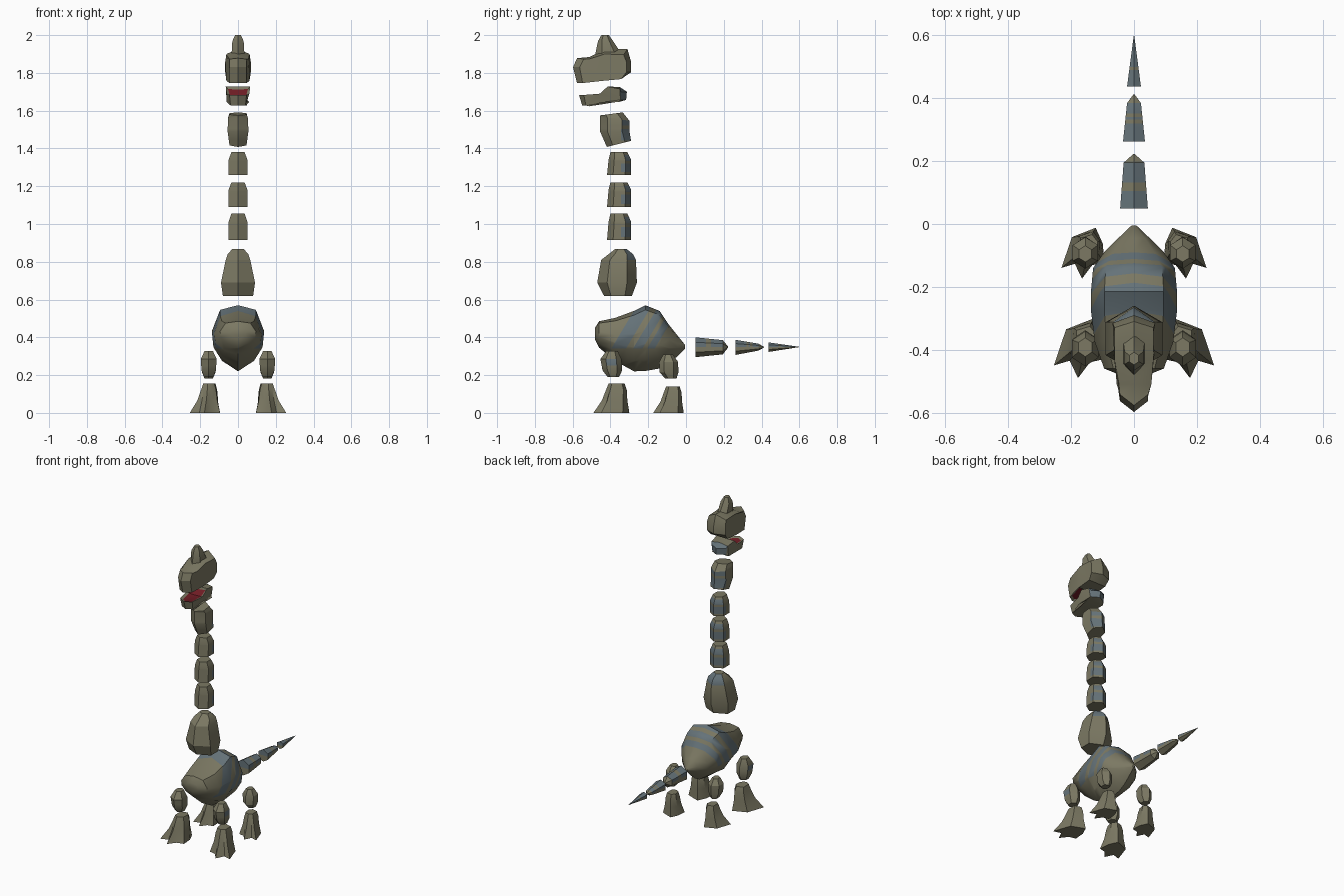
import bpy, bmesh, math
from mathutils import Vector

if "Cube" in bpy.data.objects:
    bpy.data.objects.remove(bpy.data.objects["Cube"], do_unlink=True)


def material(name, rgb):
    m = bpy.data.materials.new(name)
    m.use_nodes = True
    m.diffuse_color = (*rgb, 1)
    bsdf = m.node_tree.nodes["Principled BSDF"]
    bsdf.inputs["Base Color"].default_value = (*rgb, 1)
    bsdf.inputs["Roughness"].default_value = 0.9
    return m


HIDE, STRIPE, MOUTH = 0, 1, 2
MATS = [material("olive_hide", (0.20, 0.19, 0.125)),
        material("slate_stripe", (0.13, 0.17, 0.19)),
        material("mouth_red", (0.16, 0.012, 0.018))]

# Unit cross-sections, listed clockwise from the ridge
HEX = [(0, 1), (1, .5), (1, -.5), (0, -1), (-1, -.5), (-1, .5)]
half = [(.69, .86), (1, .23), (.95, -.2), (.62, -.65)]
BARREL = [(0, 1)] + half + [(0, -1)] + [(-a, b) for a, b in reversed(half)]


def finish(name, bm, cuts=(), rule=None, angle=30):
    """Cut along stripe borders, colour faces by rule, make the object."""
    for point, normal in cuts:
        bmesh.ops.bisect_plane(bm, geom=bm.verts[:] + bm.edges[:] + bm.faces[:],
                               plane_co=point, plane_no=normal)
    bmesh.ops.recalc_face_normals(bm, faces=bm.faces)
    bm.normal_update()
    if rule:
        for f in bm.faces:
            if rule(f.calc_center_median(), f.normal):
                f.material_index = STRIPE
    me = bpy.data.meshes.new(name)
    bm.to_mesh(me)
    bm.free()
    for m in MATS:
        me.materials.append(m)
    me.shade_smooth()
    me.set_sharp_from_angle(angle=math.radians(angle))
    ob = bpy.data.objects.new(name, me)
    bpy.context.collection.objects.link(ob)
    return ob


def skin(bm, rings):
    """Join equal rings of points with quads and close both ends."""
    loops = [[bm.verts.new(p) for p in r] for r in rings]
    n = len(loops[0])
    for a, b in zip(loops, loops[1:]):
        for i in range(n):
            bm.faces.new((a[i], a[(i + 1) % n], b[(i + 1) % n], b[i]))
    bm.faces.new(loops[0])
    bm.faces.new(loops[-1])


def upright(name, rings, x=0, section=HEX, **kw):
    """Rings of (z, centre y, half width, half depth, tilt)."""
    bm = bmesh.new()
    skin(bm, [[(x + w * a, c + d * b, z + (t[0] if t else 0) * b) for a, b in section]
              for z, c, w, d, *t in rings])
    return finish(name, bm, **kw)


def lengthwise(name, rings, section=HEX, **kw):
    """Rings of (y, top, bottom, half width)."""
    bm = bmesh.new()
    skin(bm, [[(w * a, y, (t + b) / 2 + (t - b) / 2 * s) for a, s in section]
              for y, t, b, w in rings])
    return finish(name, bm, **kw)


def slab(name, profile, mouth_sign, **kw):
    """Side profile of (y, z, half width, side y shift, side z shift), ridge at x = 0."""
    bm = bmesh.new()
    layers = [[bm.verts.new((s * w, y + abs(s) * dy, z + abs(s) * dz))
               for y, z, w, dy, dz in profile] for s in (-1, 0, 1)]
    n = len(profile)
    for a, b in zip(layers, layers[1:]):
        for i in range(n):
            bm.faces.new((a[i], a[(i + 1) % n], b[(i + 1) % n], b[i]))
    caps = [bm.faces.new(layers[0]), bm.faces.new(layers[2])]
    bmesh.ops.triangulate(bm, faces=caps)
    bmesh.ops.recalc_face_normals(bm, faces=bm.faces)
    # Sunken red mouth lining
    lining = [f for f in bm.faces if f.normal.z * mouth_sign > .5
              and abs(f.normal.x) < .3 and f.calc_center_median().y < -.41]
    bmesh.ops.inset_region(bm, faces=lining, thickness=.016, depth=-.008)
    for f in lining:
        f.material_index = MOUTH
    return finish(name, bm, **kw)


# Head, crest and lower jaw
slab("head", [(-.598, 1.83, .045, .035, 0), (-.577, 1.878, .045, .035, -.005),
              (-.51, 1.884, .055, 0, -.01), (-.43, 1.925, .062, 0, -.025),
              (-.31, 1.926, .062, -.02, -.03), (-.29, 1.857, .068, -.025, 0),
              (-.29, 1.804, .068, -.025, 0), (-.344, 1.767, .062, 0, 0),
              (-.44, 1.758, .062, 0, 0), (-.577, 1.746, .045, .03, 0)], -1)
upright("head_crest", [(1.90, -.41, .034, .07), (1.968, -.426, .03, .04), (2, -.428, .015, .02)])
slab("lower_jaw", [(-.566, 1.683, .045, .025, 0), (-.455, 1.69, .06, 0, 0),
                   (-.415, 1.728, .065, 0, 0), (-.35, 1.725, .06, 0, -.01),
                   (-.313, 1.70, .05, -.03, 0), (-.317, 1.657, .05, -.03, 0),
                   (-.36, 1.645, .06, 0, 0), (-.445, 1.645, .06, 0, 0),
                   (-.55, 1.628, .04, .02, 0)], 1,
     rule=lambda c, n: n.y > .4 and c.y > -.35 and c.z > 1.67)


# Neck segments with striped backs
def neck(name, rings):
    lo, hi = rings[0][0], rings[-1][0]
    levels = [lo + (hi - lo) * k for k in (.12, .5, .62, .88)]

    def striped(c, n):
        low = levels[0] < c.z < levels[1]
        return (c.y > -.325 and (low or levels[2] < c.z < levels[3])) or (c.y > -.345 and low)
    cuts = [((0, 0, z), (0, 0, 1)) for z in levels] + [((0, -.345, 0), (0, 1, 0))]
    upright(name, rings, cuts=cuts, rule=striped)


neck("neck_upper", [(1.424, -.355, .045, .064, .016), (1.49, -.377, .055, .078),
                    (1.557, -.377, .053, .077, -.01), (1.583, -.395, .045, .06, .008)])
for i, (lo, mid, hi) in enumerate([(1.26, 1.34, 1.38), (1.09, 1.18, 1.22), (.915, 1.01, 1.055)]):
    neck(f"neck_segment_{i + 1}", [(lo, -.354, .05, .064), (mid, -.35, .05, .06),
                                   (hi, -.355, .035, .045)])
upright("neck_base", [(.62, -.36, .08, .074), (.69, -.365, .09, .105), (.81, -.357, .065, .092),
                      (.84, -.345, .055, .065), (.868, -.345, .03, .03)],
        rule=lambda c, n: c.z > .82 and n.y > .3)

# Body with slanted saddle stripes
SLANT = .6
bands = [(-.33, -.252), (-.215, -.165), (-.14, -.10)]


def body_stripe(c, n):
    s = c.y - SLANT * (c.z - .45)
    return c.z > .34 and any(a < s < b for a, b in bands)


body_cuts = [((0, s, .45), Vector((0, 1, -SLANT)).normalized()) for b in bands for s in b]
lengthwise("body", [(-.482, .45, .39, .04), (-.46, .485, .345, .095), (-.375, .503, .275, .125),
                    (-.275, .54, .22, .137), (-.215, .57, .222, .137), (-.14, .54, .235, .13),
                    (-.09, .466, .262, .095), (-.045, .41, .30, .05), (-.005, .36, .34, .008)],
           section=BARREL, cuts=body_cuts + [((0, 0, .34), (0, 0, 1))], rule=body_stripe, angle=40)


# Tail segments: slate above, crossed by hide bands
def tail(name, rings, gaps, end):
    cuts = [((0, y, 0), (0, 1, 0)) for g in gaps for y in g] + [((0, 0, .348), (0, 0, 1))]
    lengthwise(name, rings, cuts=cuts, rule=lambda c, n: c.z > .348 and n.y < .6 and c.y < end
               and not any(a < c.y < b for a, b in gaps))


tail("tail_base", [(.05, .40, .295, .044), (.195, .385, .31, .033), (.222, .352, .345, .003)],
     [(.105, .132)], .195)
tail("tail_middle", [(.262, .387, .307, .035), (.385, .366, .33, .022), (.412, .35, .346, .002)],
     [(.32, .332), (.34, .352)], .385)
tail("tail_tip", [(.438, .373, .323, .022), (.598, .35, .348, .001)], [(.49, .50)], .56)

# Foot outline around its ankle: three toes with notches, then the heel
TOES = [(.095, -.07), (.045, -.055), (.018, -.11), (-.02, -.06), (-.065, -.05),
        (-.06, .02), (-.033, .08), (.056, .045)]


def foot(name, x, y, scale, height, side):
    bm = bmesh.new()
    ankle = []
    for a, b in TOES:
        v = Vector((a, b)).normalized()
        ankle.append((v.x * .04 - .006, v.y * .048 + .015))
    rings = []
    for z, k, grow in ((0, 0, 1), (.42, .6, 1.03), (.78, .9, 1.08), (1, 1, .92)):
        rings.append([(side * (x + scale * grow * (a + (p - a) * k)),
                       y + scale * grow * (b + (q - b) * k), z * height)
                      for (a, b), (p, q) in zip(TOES, ankle)])
    skin(bm, rings)
    finish(name, bm)


# Legs, mirrored left and right
for side, label in ((1, "left"), (-1, "right")):
    foot(f"front_foot_{label}", .16, -.38, 1, .156, side)
    foot(f"rear_foot_{label}", .15, -.08, .85, .14, side)
    upright(f"front_leg_{label}", [(.19, -.385, .025, .03), (.225, -.39, .038, .052),
                                   (.285, -.397, .042, .056), (.328, -.392, .022, .03)],
            x=.155 * side, cuts=[((0, 0, .25), (0, 0, 1))],
            rule=lambda c, n: n.x * side > .6 and .25 < c.z < .3)
    upright(f"rear_leg_{label}", [(.182, -.08, .022, .03), (.215, -.09, .036, .05),
                                  (.27, -.092, .04, .05), (.308, -.095, .02, .026)],
            x=.155 * side)
